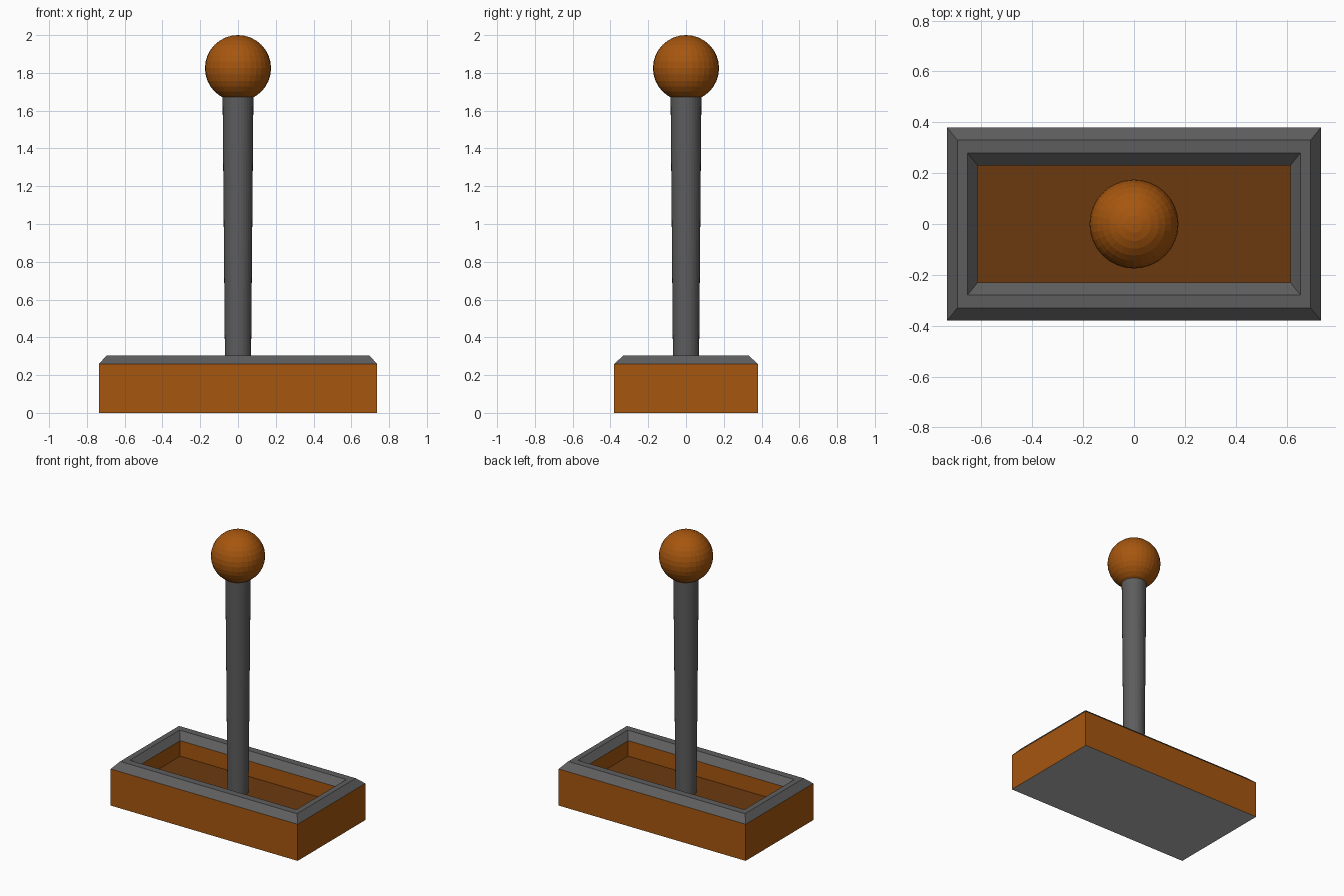
import bpy
import bmesh

cube = bpy.data.objects.get("Cube")
if cube:
    bpy.data.objects.remove(cube)


def material(name, rgb):
    mat = bpy.data.materials.new(name)
    mat.use_nodes = True
    color = (*rgb, 1)
    mat.diffuse_color = color
    mat.node_tree.nodes["Principled BSDF"].inputs["Base Color"].default_value = color
    return mat


orange = material("burnt orange", (0.38, 0.093, 0.0045))
gray = material("dark gray", (0.11, 0.11, 0.11))
brown = material("dark brown", (0.15, 0.041, 0.005))
light = material("light gray", (0.45, 0.45, 0.45))


def build(name, bm, mats):
    bmesh.ops.recalc_face_normals(bm, faces=bm.faces)
    mesh = bpy.data.meshes.new(name)
    bm.to_mesh(mesh)
    bm.free()
    for mat in mats:
        mesh.materials.append(mat)
    obj = bpy.data.objects.new(name, mesh)
    bpy.context.collection.objects.link(obj)
    return obj


# Tray: nested rectangles joined from the underside, over the rim, to the floor
half_x, half_y = 0.735, 0.38
profile = [(0, 0, 0), (0, 0, 0.26), (0.04, 0.05, 0.305),
           (0.08, 0.10, 0.305), (0.12, 0.15, 0.26), (0.12, 0.15, 0.15)]
band_colors = [0, 1, 1, 1, 0]

bm = bmesh.new()
rings = []
for inset_x, inset_y, z in profile:
    x, y = half_x - inset_x, half_y - inset_y
    rings.append([bm.verts.new((sx * x, sy * y, z))
                  for sx, sy in ((-1, -1), (1, -1), (1, 1), (-1, 1))])
for low, high, color in zip(rings, rings[1:], band_colors):
    for i in range(4):
        j = (i + 1) % 4
        bm.faces.new((low[i], low[j], high[j], high[i])).material_index = color
bm.faces.new(rings[-1]).material_index = 2
bm.faces.new(rings[0]).material_index = 3
build("tray", bm, [orange, gray, brown, light])

# Lever shaft, slightly wider at the top
bottom, top = 0.15, 1.72
bm = bmesh.new()
bmesh.ops.create_cone(bm, cap_ends=True, segments=32, radius1=0.068,
                      radius2=0.082, depth=top - bottom)
build("lever_shaft", bm, [gray]).location.z = (bottom + top) / 2

# Round knob
bm = bmesh.new()
bmesh.ops.create_uvsphere(bm, u_segments=32, v_segments=16, radius=0.175)
build("knob", bm, [orange]).location.z = 1.825
